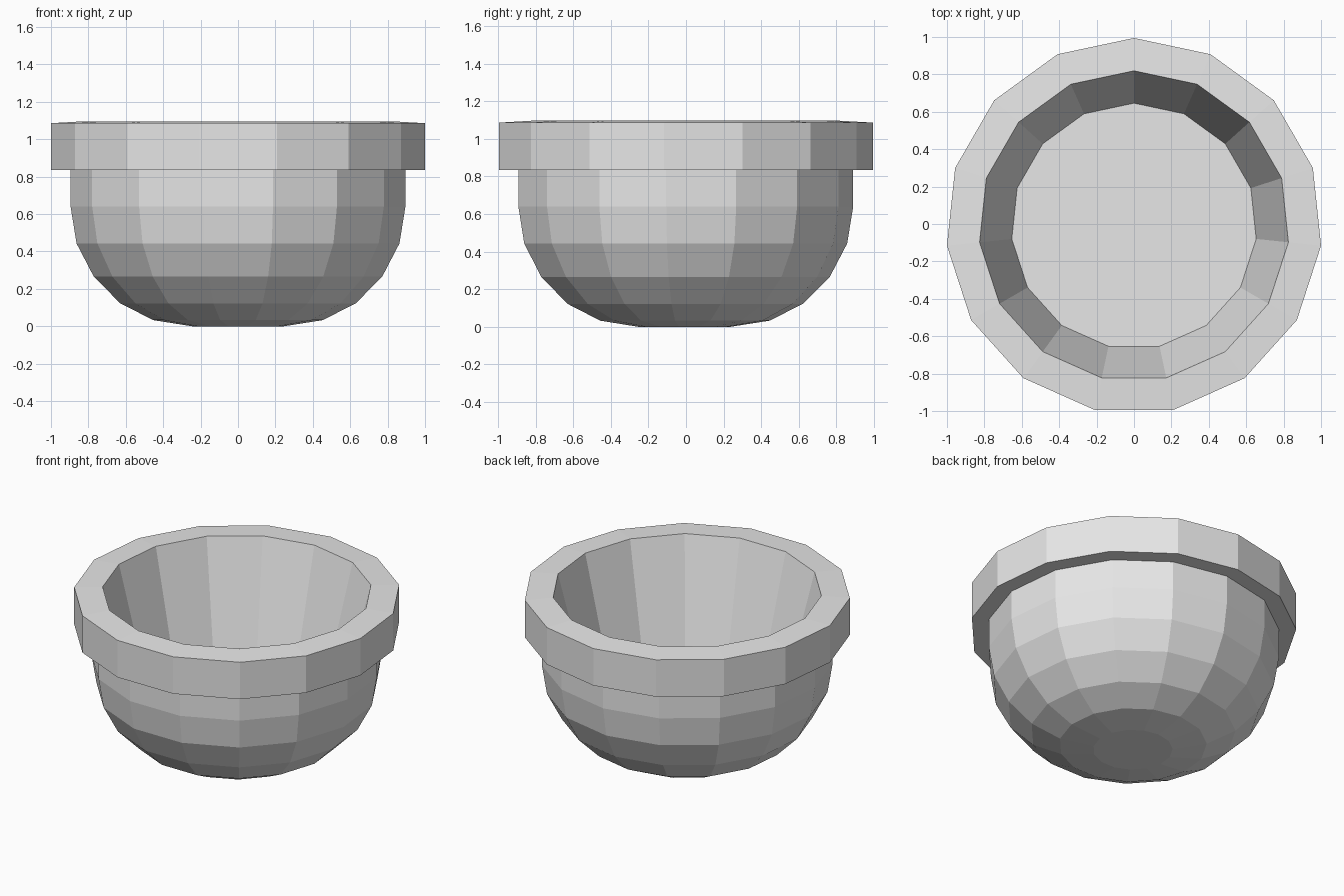
import bpy, bmesh, math

cube = bpy.data.objects.get("Cube")
if cube:
    bpy.data.objects.remove(cube, do_unlink=True)

SIDES = 15
CENTRE_Y = -0.011


def material(name, colour):
    mat = bpy.data.materials.new(name)
    mat.use_nodes = True
    mat.diffuse_color = colour
    mat.node_tree.nodes["Principled BSDF"].inputs["Base Color"].default_value = colour
    return mat


def lathe(name, profile, mat):
    """Turn an open (radius, height) profile into a capped, faceted solid."""
    bm = bmesh.new()
    rings = []
    for radius, z in profile:
        ring = []
        for i in range(SIDES):
            a = math.pi / 2 + math.tau * i / SIDES
            ring.append(bm.verts.new((radius * math.cos(a), radius * math.sin(a), z)))
        rings.append(ring)
    for low, high in zip(rings, rings[1:]):
        for i in range(SIDES):
            j = (i + 1) % SIDES
            bm.faces.new((low[i], low[j], high[j], high[i]))
    bm.faces.new(rings[0][::-1])
    bm.faces.new(rings[-1])
    bmesh.ops.recalc_face_normals(bm, faces=bm.faces)
    mesh = bpy.data.meshes.new(name)
    bm.to_mesh(mesh)
    bm.free()
    mesh.materials.append(mat)
    obj = bpy.data.objects.new(name, mesh)
    obj.location.y = CENTRE_Y
    bpy.context.collection.objects.link(obj)
    return obj


grey = material("plain grey", (0.8, 0.8, 0.8, 1))

# Rounded outer wall, from the foot up to the collar
outer_wall = [(0.245, 0), (0.455, 0.033), (0.632, 0.122), (0.775, 0.265),
              (0.868, 0.443), (0.9, 0.64), (0.9, 0.835)]
# Thick overhanging collar with a slightly raised inner lip
collar = [(1.0055, 0.835), (1.0055, 1.086), (0.83, 1.096)]
# Tapered cavity ending in a flat floor
cavity = [(0.657, 0.41)]

lathe("bowl", outer_wall + collar + cavity, grey)
